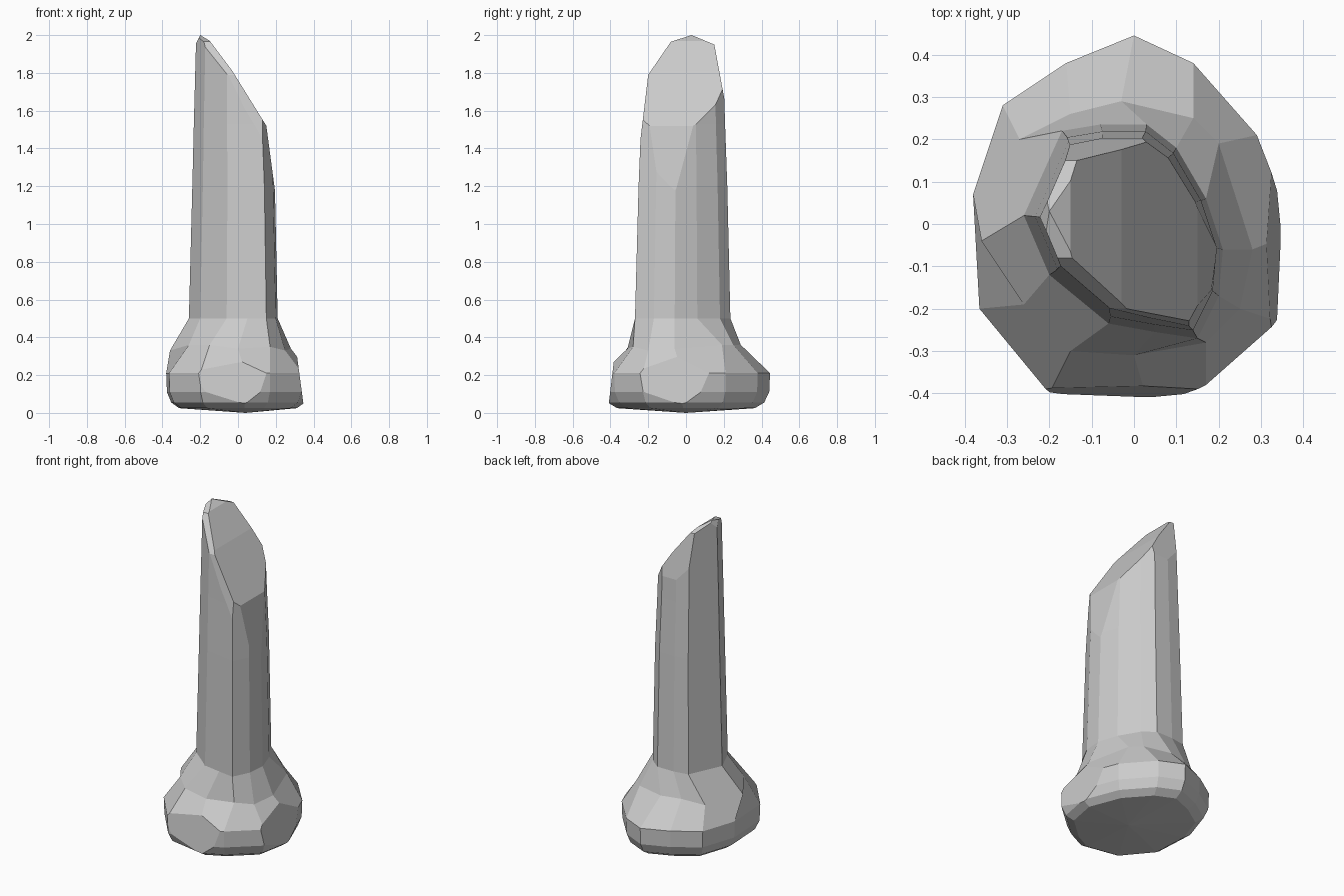
import bpy, bmesh
from mathutils import Vector

if "Cube" in bpy.data.objects:
    bpy.data.objects.remove(bpy.data.objects["Cube"])

# Plan outlines, counter-clockwise from the right side
FOOT = [(.38, -.02), (.29, .21), (.14, .38), (0, .445), (-.16, .38), (-.31, .28),
        (-.38, .07), (-.365, -.2), (-.2, -.4), (.04, -.445), (.17, -.38), (.34, -.23)]
SHOULDER = [(.28, -.06, .34), (.2, .19, .36), (.14, .25, .36), (-.03, .29, .36),
            (-.15, .26, .36), (-.27, .2, .33), (-.36, -.04, .33), (-.26, -.19, .36),
            (-.15, -.3, .36), (.0, -.31, .34), (.17, -.28, .35), (.25, -.2, .33)]
SHAFT = [(.21, -.06), (.17, .06), (.1, .18), (.03, .235), (-.08, .235), (-.16, .23),
         (-.23, .13), (-.26, 0), (-.2, -.12), (-.06, -.235), (.15, -.27), (.2, -.17)]
SHAFT = SHAFT[:5] + [(-.17, .22), (-.26, .02), (-.2, -.12), (-.06, -.235),
                     (.05, -.255), (.15, -.27), (.2, -.17)]


def ring(outline, z, s=1.0, dx=0.0):
    return [(x * s + dx, y * s, z) for x, y in outline]


def slice_off(bm, a, b, axis):
    """Cut away the outside of a line a-b (axis coordinate, z) and close the hole."""
    n = Vector((0, 0, abs(b[0] - a[0])))
    n[axis] = (b[0] - a[0]) * (a[1] - b[1]) / abs(b[0] - a[0])
    p = Vector((0, 0, a[1]))
    p[axis] = a[0]
    bmesh.ops.bisect_plane(bm, geom=bm.verts[:] + bm.edges[:] + bm.faces[:], dist=1e-5,
                           plane_co=p, plane_no=n.normalized(), clear_outer=True)
    bmesh.ops.holes_fill(bm, edges=[e for e in bm.edges if e.is_boundary], sides=0)


# Loft the flared foot and tapering shaft
levels = [ring(FOOT, .025, .82), ring(FOOT, .055, .93), ring(FOOT, .11, .99),
          ring(FOOT, .21), SHOULDER, ring(SHAFT, .5),
          ring(SHAFT, 1.2, .93), ring(SHAFT, 1.53, .88, -.005), ring(SHAFT, 2.0, .82, -.008)]
bm = bmesh.new()
rows = [[bm.verts.new(p) for p in lv] for lv in levels]
n = len(FOOT)
for lo, hi in zip(rows, rows[1:]):
    for i in range(n):
        j = (i + 1) % n
        bm.faces.new((lo[i], lo[j], hi[j], hi[i]))
bm.faces.new(rows[-1])
centre = bm.verts.new((.04, 0, 0))
for i in range(n):
    bm.faces.new((rows[0][(i + 1) % n], rows[0][i], centre))

# Slanted, chipped tip
for a, b in [((.19, 1.22), (.15, 1.52)), ((.15, 1.52), (-.03, 1.81)),
             ((-.03, 1.81), (-.15, 1.97)), ((-.15, 1.97), (-.2, 2.0)),
             ((-.2, 2.0), (-.225, 1.95))]:
    slice_off(bm, a, b, 0)
for a, b in [((-.23, 1.54), (-.2, 1.79)), ((-.2, 1.79), (-.08, 1.965)),
             ((-.08, 1.965), (.03, 2.0)), ((.03, 2.0), (.15, 1.95)),
             ((.15, 1.95), (.185, 1.76))]:
    slice_off(bm, a, b, 1)

bmesh.ops.remove_doubles(bm, verts=bm.verts[:], dist=.002)
bmesh.ops.recalc_face_normals(bm, faces=bm.faces[:])
mesh = bpy.data.meshes.new("post")
bm.to_mesh(mesh)
bm.free()
post = bpy.data.objects.new("post", mesh)
bpy.context.collection.objects.link(post)
